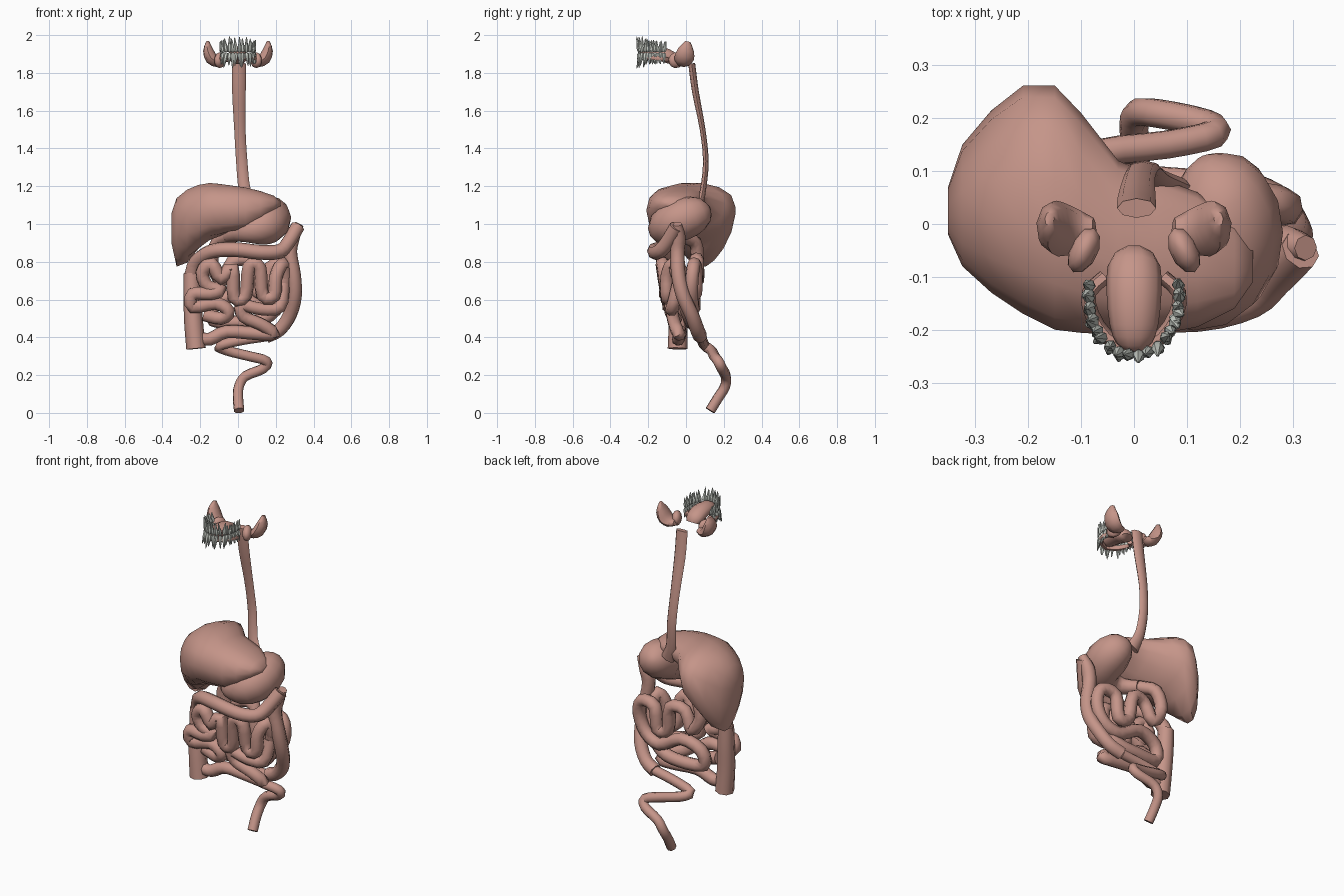
import bpy, bmesh, math, random
from mathutils import Vector, Matrix

random.seed(4)


def material(name, color):
    m = bpy.data.materials.new(name)
    m.diffuse_color = color
    return m


FLESH = material("flesh", (0.56, 0.30, 0.25, 1))
ENAMEL = material("enamel", (0.58, 0.61, 0.56, 1))


def finish(name, bm, mat, angle=60):
    bmesh.ops.recalc_face_normals(bm, faces=bm.faces)
    me = bpy.data.meshes.new(name)
    bm.to_mesh(me)
    bm.free()
    ob = bpy.data.objects.new(name, me)
    bpy.context.collection.objects.link(ob)
    me.materials.append(mat)
    bpy.ops.object.select_all(action='DESELECT')
    ob.select_set(True)
    bpy.context.view_layer.objects.active = ob
    bpy.ops.object.shade_smooth_by_angle(angle=math.radians(angle))
    return ob


def loft(bm, rings):
    vs = [[bm.verts.new(p) for p in r] for r in rings]
    n = len(vs[0])
    for a, b in zip(vs, vs[1:]):
        for i in range(n):
            bm.faces.new((a[i], a[(i + 1) % n], b[(i + 1) % n], b[i]))
    bm.faces.new(vs[0][::-1])
    bm.faces.new(vs[-1])


def catmull(a, b, c, d, t):
    return 0.5 * (2 * b + (c - a) * t + (2 * a - 5 * b + 4 * c - d) * t * t
                  + (3 * b - a - 3 * c + d) * t ** 3)


def tube(name, pts, radius, sides=8, flat=1.0, steps=3, axis=(1, 0, 0)):
    """Smooth tube through points (x, y, z[, radius])."""
    P = [Vector((*p[:3], p[3] if len(p) > 3 else radius)) for p in pts]
    P = [2 * P[0] - P[1]] + P + [2 * P[-1] - P[-2]]
    line = [catmull(*P[i:i + 4], s / steps) for i in range(len(P) - 3) for s in range(steps)]
    line.append(P[-2])
    side, rings = Vector(axis), []
    for i, p in enumerate(line):
        t = (line[min(i + 1, len(line) - 1)] - line[max(i - 1, 0)]).to_3d().normalized()
        side = (side - t * side.dot(t)).normalized()
        up = t.cross(side)
        rings.append([p.to_3d() + p.w * (side * math.cos(a) + up * math.sin(a) * flat)
                      for a in (2 * math.pi * k / sides for k in range(sides))])
    bm = bmesh.new()
    loft(bm, rings)
    return finish(name, bm, FLESH)


def ellipsoid(name, loc, size, rot=0.0, tilt=0.0):
    bm = bmesh.new()
    mat = (Matrix.Translation(loc) @ Matrix.Rotation(rot, 4, 'Z') @ Matrix.Rotation(tilt, 4, 'X')
           @ Matrix.Diagonal((*size, 1)))
    bmesh.ops.create_uvsphere(bm, u_segments=10, v_segments=6, radius=1, matrix=mat)
    return finish(name, bm, FLESH)


# Liver: wedge lofted along x (x, y front, y back, top, bottom front, bottom back)
stations = [
    (-0.352, -0.02, 0.07, 1.06, 0.92, 0.88), (-0.325, -0.08, 0.15, 1.14, 0.88, 0.70),
    (-0.27, -0.13, 0.215, 1.185, 0.87, 0.74), (-0.21, -0.17, 0.262, 1.21, 0.87, 0.86),
    (-0.15, -0.20, 0.262, 1.22, 0.90, 0.93), (-0.10, -0.206, 0.21, 1.215, 0.90, 0.98),
    (-0.03, -0.21, 0.12, 1.205, 0.91, 1.05),
    (0.04, -0.21, 0.09, 1.195, 0.92, 1.07), (0.12, -0.195, 0.06, 1.175, 0.98, 1.08),
    (0.19, -0.16, 0.00, 1.15, 1.05, 1.10), (0.225, -0.11, -0.04, 1.12, 1.09, 1.10)]
rings = []
for x, yf, yb, zt, zf, zr in stations:
    ring = []
    for k in range(14):
        a = 2 * math.pi * k / 14
        u, v = math.cos(a), math.sin(a)
        bottom = zf + (zr - zf) * (u + 1) / 2
        mid = bottom + (zt - bottom) * 0.55
        end = zt if v > 0 else bottom
        ring.append((x, (yf + yb) / 2 + u * (yb - yf) / 2, mid + (end - mid) * abs(v) ** 0.85))
    rings.append(ring)
bm = bmesh.new()
loft(bm, rings)
finish("liver", bm, FLESH)

# Oesophagus, flattened front to back
tube("oesophagus", [(0.005, 0.03, 1.85, 0.037), (0.005, 0.05, 1.70, 0.036), (0.01, 0.088, 1.50, 0.03),
                    (0.02, 0.105, 1.33, 0.03), (0.035, 0.09, 1.18, 0.032),
                    (0.07, 0.07, 1.09, 0.04)], 0.03, flat=0.5)

# Stomach
tube("stomach", [(0.13, 0.12, 1.085, 0.02), (0.145, 0.09, 1.07, 0.075), (0.168, 0.03, 1.045, 0.106),
                 (0.165, -0.05, 1.015, 0.112), (0.125, -0.105, 0.985, 0.1),
                 (0.06, -0.12, 0.965, 0.07), (0.0, -0.09, 0.95, 0.045),
                 (-0.05, -0.02, 0.935, 0.036)], 0.1, sides=12, steps=2)

# Small intestine: rear coils, then front coils ending at the large bowel
tube("small_intestine_rear", [
    (-0.05, -0.02, 0.935), (-0.11, 0.05, 0.90), (-0.14, 0.06, 0.79), (-0.08, 0.06, 0.70),
    (-0.03, 0.05, 0.80), (0.06, 0.06, 0.80), (0.08, 0.05, 0.66), (0.15, 0.05, 0.64),
    (0.17, 0.05, 0.77), (0.26, 0.04, 0.78), (0.285, 0.03, 0.69), (0.24, 0.03, 0.59),
    (0.14, 0.04, 0.55), (0.0, 0.04, 0.62), (-0.12, 0.03, 0.58), (-0.13, 0.02, 0.49),
    (0.02, 0.03, 0.48), (0.14, 0.02, 0.50), (0.22, -0.01, 0.58), (0.25, -0.04, 0.72)], 0.036)
tube("small_intestine_front", [
    (0.25, -0.04, 0.72), (0.235, -0.07, 0.79), (0.20, -0.10, 0.72), (0.19, -0.10, 0.62),
    (0.13, -0.10, 0.62), (0.115, -0.12, 0.77), (0.06, -0.125, 0.78), (0.04, -0.10, 0.62),
    (-0.02, -0.10, 0.61), (-0.03, -0.12, 0.77), (-0.09, -0.115, 0.71), (-0.14, -0.12, 0.79),
    (-0.19, -0.105, 0.74), (-0.16, -0.10, 0.67), (-0.09, -0.10, 0.65), (-0.15, -0.11, 0.63),
    (-0.24, -0.10, 0.63), (-0.24, -0.09, 0.56), (-0.12, -0.08, 0.58), (-0.05, -0.08, 0.54),
    (-0.09, -0.06, 0.50), (-0.18, -0.05, 0.52)], 0.036)
tube("small_intestine_lower", [
    (0.24, -0.04, 0.68), (0.22, -0.07, 0.56), (0.12, -0.08, 0.55), (0.02, -0.08, 0.57),
    (0.03, -0.07, 0.51), (0.12, -0.06, 0.47), (0.19, -0.04, 0.42), (0.10, -0.03, 0.42),
    (-0.06, -0.03, 0.43), (-0.15, -0.04, 0.39), (-0.22, -0.04, 0.40)], 0.035)

# Large intestine
tube("ascending_colon", [(-0.222, -0.045, 0.34, 0.052), (-0.235, -0.04, 0.48, 0.05),
                         (-0.242, -0.03, 0.62, 0.047), (-0.245, -0.025, 0.74, 0.044)], 0.05)
tube("transverse_colon", [(-0.245, -0.025, 0.73), (-0.22, -0.055, 0.80), (-0.14, -0.12, 0.855),
                          (-0.02, -0.16, 0.865), (0.12, -0.165, 0.85), (0.22, -0.14, 0.855),
                          (0.265, -0.10, 0.90), (0.315, -0.05, 0.985)], 0.039)
tube("descending_colon", [(0.325, -0.045, 1.0, 0.024), (0.29, -0.04, 0.93), (0.275, -0.045, 0.85),
                          (0.295, -0.04, 0.73), (0.30, -0.015, 0.62), (0.275, 0.03, 0.52),
                          (0.22, 0.06, 0.44), (0.15, 0.075, 0.405)], 0.038)
tube("sigmoid_colon_and_rectum", [
    (0.15, 0.075, 0.405), (0.02, 0.085, 0.385), (-0.10, 0.10, 0.355), (-0.06, 0.135, 0.33),
    (0.06, 0.15, 0.30), (0.15, 0.17, 0.275), (0.135, 0.19, 0.235), (0.04, 0.21, 0.195),
    (0.005, 0.207, 0.14), (0.0, 0.17, 0.08), (0.006, 0.128, 0.012)], 0.028)

# Tongue
tube("tongue", [(0, -0.065, 1.86, 0.038), (0, -0.08, 1.88, 0.05), (0, -0.13, 1.90, 0.052),
                (0, -0.19, 1.905, 0.046), (0, -0.225, 1.90, 0.034), (0, -0.24, 1.895, 0.014)],
     0.05, sides=10, flat=0.75, steps=2)

# Salivary glands, mirrored
for s, side in ((-1, "left"), (1, "right")):
    tube(f"parotid_gland_{side}",
         [(s * 0.075, -0.01, 1.86, 0.022), (s * 0.105, -0.012, 1.855, 0.04),
          (s * 0.14, -0.01, 1.875, 0.052), (s * 0.158, 0.0, 1.92, 0.044),
          (s * 0.16, 0.01, 1.966, 0.014)], 0.05, flat=0.62, steps=2, axis=(0, 1, 0))
    ellipsoid(f"submandibular_gland_{side}", (s * 0.095, -0.05, 1.868), (0.027, 0.048, 0.042),
              rot=s * 0.45, tilt=0.3)
    tube(f"sublingual_gland_{side}", [(s * 0.055, -0.10, 1.87), (s * 0.085, -0.13, 1.875),
                                      (s * 0.08, -0.17, 1.88), (s * 0.05, -0.215, 1.88),
                                      (0, -0.24, 1.88)], 0.014, sides=6, steps=2)

# Teeth: crowns meet in the middle, tapering uneven roots point up and down
for row, d in (("upper_teeth", 1), ("lower_teeth", -1)):
    bm = bmesh.new()
    for i in range(16):
        t = -6 + 192 * i / 15
        a = math.radians(t)
        frame = Matrix.Translation((0.084 * math.cos(a), -0.135 - 0.112 * math.sin(a), 1.908 + d * 0.002))
        frame = (frame @ Matrix.Rotation(-a, 4, 'Z') @ Matrix.Rotation(random.uniform(-.15, .15), 4, 'X')
                 @ Matrix.Rotation(random.uniform(0, .25) * d, 4, 'Y'))
        molar = abs(i - 7.5) > 4
        length = (0.066 if molar else 0.082) * random.uniform(0.85, 1.04)
        w = 0.014 if molar else 0.0115
        for root in ((-0.5, 0.5) if molar else (0,)):
            rings = []
            for h, k in ((0, 0.6), (0.12, 1.0), (0.35, 0.95), (0.55, 0.65), (0.85, 0.38), (1, 0.08)):
                kk = k * (0.8 if molar else 1)
                off = root * w * (1 + 0.8 * h)
                rings.append([frame @ Vector((math.cos(b) * w * kk,
                                              math.sin(b) * w * kk + off, d * h * length))
                              for b in (math.pi * j / 3 for j in range(6))])
            loft(bm, rings)
    finish(row, bm, ENAMEL, 40)
